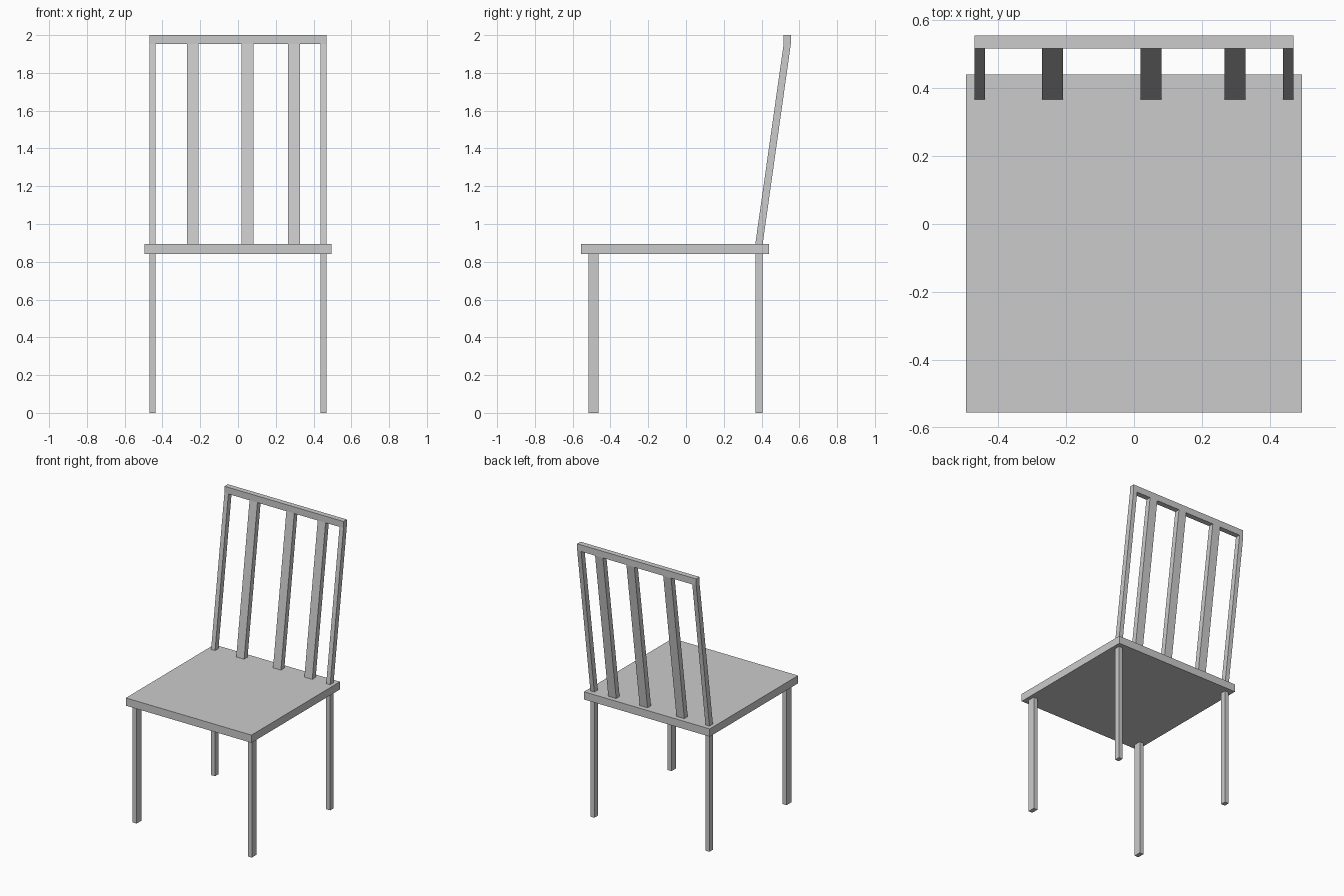
import bpy, bmesh

if "Cube" in bpy.data.objects:
    bpy.data.objects.remove(bpy.data.objects["Cube"])

SEAT_BOTTOM, SEAT_TOP, RAIL_BOTTOM, TOP = 0.84, 0.895, 1.953, 2.0


def bar(name, x, y0, y1, z, parent_y=None):
    """Box from x range and z range; y range may shift between bottom (y0) and top (y1)."""
    bm = bmesh.new()
    bmesh.ops.create_cube(bm, size=1)
    for v in bm.verts:
        top = v.co.z > 0
        y = y1 if top else y0
        v.co = (x[v.co.x > 0], y[v.co.y > 0], z[top])
    mesh = bpy.data.meshes.new(name)
    bm.to_mesh(mesh)
    bm.free()
    obj = bpy.data.objects.new(name, mesh)
    bpy.context.collection.objects.link(obj)
    return obj


FRONT_Y = (-0.515, -0.463)
BACK_Y = (0.367, 0.406)
RAIL_Y = (0.517, 0.555)

# Seat board
bar("seat", (-0.495, 0.495), (-0.555, 0.44), (-0.555, 0.44), (SEAT_BOTTOM, SEAT_TOP))

# Legs and leaning back posts, mirrored left and right
for side, x in (("left", (-0.469, -0.438)), ("right", (0.438, 0.469))):
    bar(f"front_leg_{side}", x, FRONT_Y, FRONT_Y, (0, SEAT_BOTTOM))
    bar(f"back_leg_{side}", x, BACK_Y, BACK_Y, (0, SEAT_BOTTOM))
    bar(f"back_post_{side}", x, BACK_Y, RAIL_Y, (SEAT_TOP, RAIL_BOTTOM))

# Unevenly spaced back slats
for i, cx in enumerate((-0.24, 0.05, 0.297)):
    bar(f"back_slat_{i + 1}", (cx - 0.031, cx + 0.031), BACK_Y, RAIL_Y,
        (SEAT_TOP, RAIL_BOTTOM))

# Top rail
bar("top_rail", (-0.469, 0.469), RAIL_Y, RAIL_Y, (RAIL_BOTTOM, TOP))
